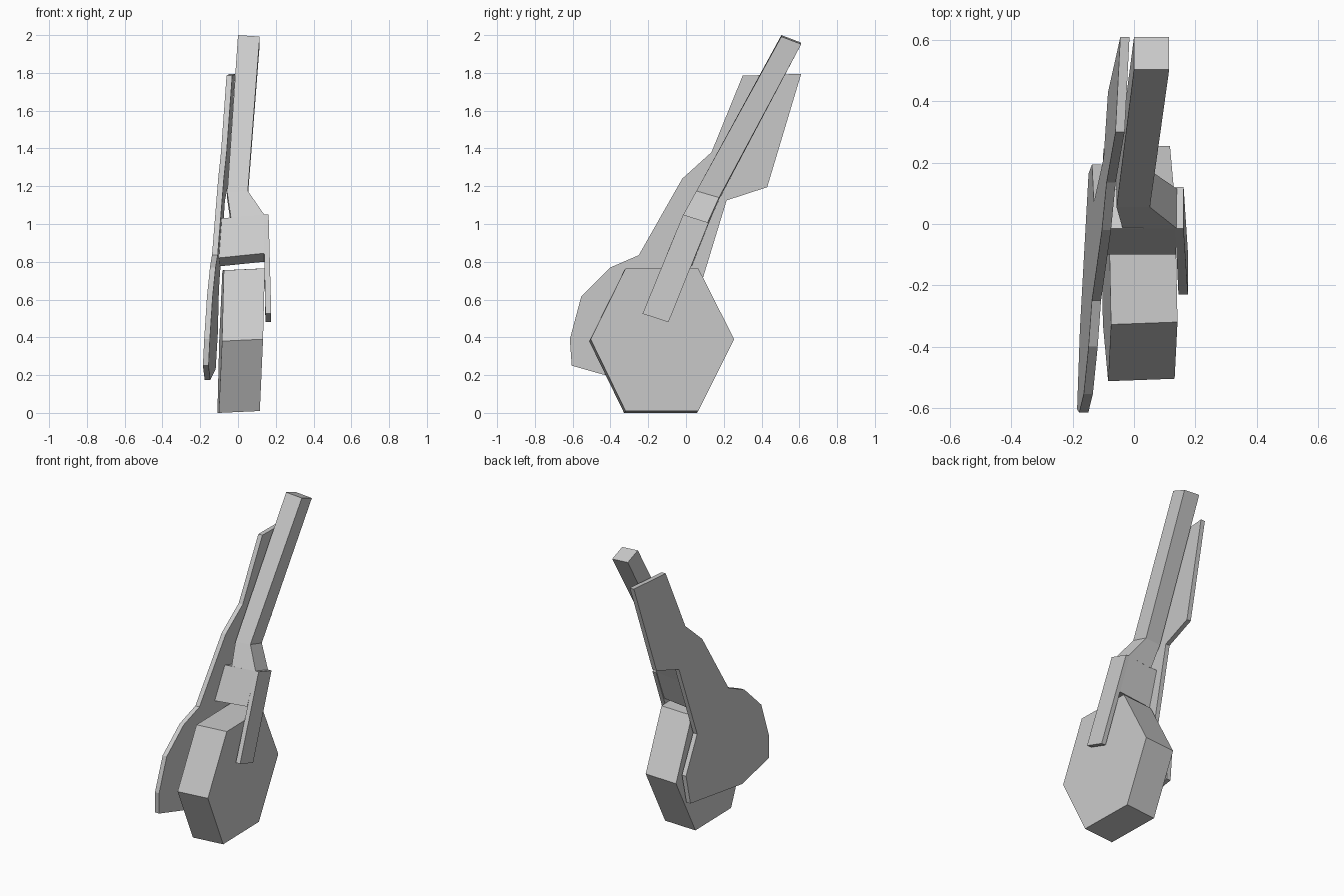
import bpy, bmesh

if "Cube" in bpy.data.objects:
    bpy.data.objects.remove(bpy.data.objects["Cube"])


def prism(name, left, right):
    """Solid between two matching 3D outlines."""
    bm = bmesh.new()
    a = [bm.verts.new(p) for p in left]
    b = [bm.verts.new(p) for p in right]
    n = len(a)
    bm.faces.new(a)
    bm.faces.new(b[::-1])
    for i in range(n):
        j = (i + 1) % n
        bm.faces.new((a[i], b[i], b[j], a[j]))
    bmesh.ops.recalc_face_normals(bm, faces=bm.faces)
    me = bpy.data.meshes.new(name)
    bm.to_mesh(me)
    bm.free()
    ob = bpy.data.objects.new(name, me)
    bpy.context.collection.objects.link(ob)
    return ob


def loft(name, sections):
    """Four-sided bar; section = x left, x right, front (y, z), back (y, z), rise to the right."""
    bm = bmesh.new()
    rings = []
    for xl, xr, f, b, t in sections:
        pts = [(xl, f[0], f[1]), (xr, f[0], f[1] + t), (xr, b[0], b[1] + t), (xl, b[0], b[1])]
        rings.append([bm.verts.new(p) for p in pts])
    bm.faces.new(rings[0])
    bm.faces.new(rings[-1][::-1])
    for r, s in zip(rings, rings[1:]):
        for i in range(4):
            j = (i + 1) % 4
            bm.faces.new((r[i], s[i], s[j], r[j]))
    bmesh.ops.recalc_face_normals(bm, faces=bm.faces)
    me = bpy.data.meshes.new(name)
    bm.to_mesh(me)
    bm.free()
    ob = bpy.data.objects.new(name, me)
    bpy.context.collection.objects.link(ob)
    return ob


# Six-sided wheel, leaning slightly
hexagon = [(-0.32, 0.01), (0.065, 0.01), (0.255, 0.39),
           (0.065, 0.765), (-0.32, 0.765), (-0.505, 0.39)]
wheel_right = [(0.125 + 0.035 * (z - 0.39) - 0.02 * (y + 0.125), y, z) for y, z in hexagon]
wheel_left = [(x - 0.217, y - 0.008, z - 0.01) for x, y, z in wheel_right]
prism("wheel", wheel_left, wheel_right)

# Thin door plate beside the leg
outline = [(0.30, 1.785), (0.61, 1.795), (0.43, 1.195), (0.215, 1.125),
           (0.07, 0.65), (0.195, 0.42), (0.165, 0.23), (-0.34, 0.175),
           (-0.605, 0.25), (-0.615, 0.39), (-0.555, 0.615), (-0.40, 0.77),
           (-0.25, 0.835), (-0.02, 1.24), (0.135, 1.38)]
door_left = [(-0.1685 + 0.05 * y + 0.052 * z, y, z) for y, z in outline]
door_right = [(x + 0.03, y, z) for x, y, z in door_left]
prism("door_plate", door_left, door_right)

# Leg strut, flaring into the fork crown
loft("leg_strut", [
    (0.0, 0.115, (0.505, 2.0), (0.61, 1.96), -0.008),
    (-0.057, 0.052, (0.055, 1.165), (0.175, 1.13), 0.01),
    (-0.037, 0.14, (-0.015, 1.03), (0.115, 0.99), 0.018),
])
loft("fork_crown", [
    (-0.09, 0.14, (-0.015, 1.03), (0.115, 0.99), 0.018),
    (-0.107, 0.137, (-0.10, 0.82), (0.03, 0.775), 0.025),
])

# Single fork arm on the right of the wheel
loft("fork_arm", [
    (0.135, 0.162, (-0.015, 1.05), (0.12, 1.007), 0.0),
    (0.145, 0.176, (-0.23, 0.525), (-0.093, 0.48), 0.0),
])
